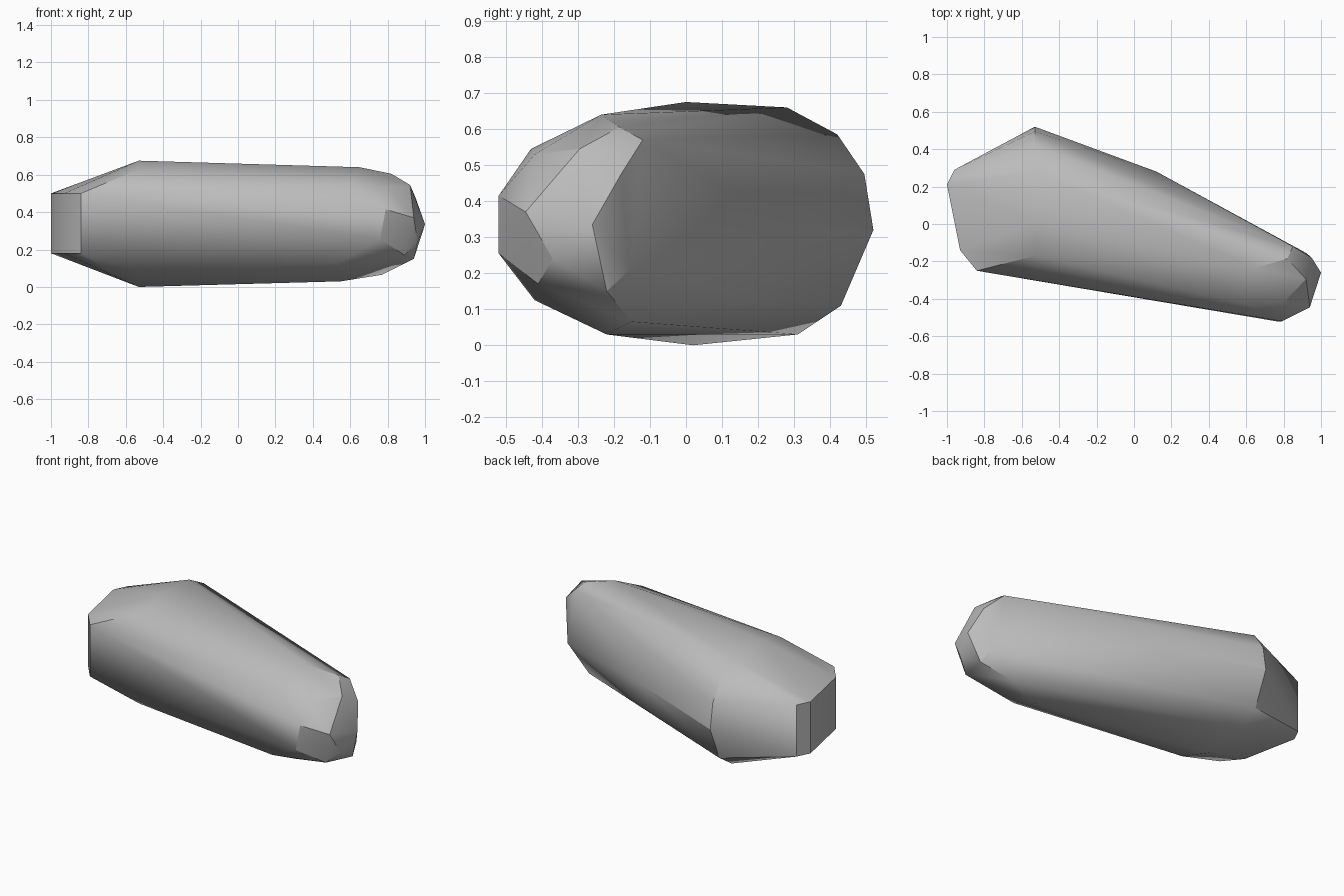
import bpy
import bmesh
from math import radians

if "Cube" in bpy.data.objects:
    bpy.data.objects.remove(bpy.data.objects["Cube"], do_unlink=True)


def make_material(name, colour):
    material = bpy.data.materials.new(name)
    material.use_nodes = True
    material.diffuse_color = colour
    shader = material.node_tree.nodes["Principled BSDF"]
    shader.inputs["Base Color"].default_value = colour
    return material


def hull_object(name, corners, material):
    """Wrap a faceted stone skin around its corner points."""
    mesh = bpy.data.meshes.new(name)
    bm = bmesh.new()
    for corner in corners:
        bm.verts.new(corner)
    result = bmesh.ops.convex_hull(bm, input=list(bm.verts))
    loose = set(result["geom_interior"]) | set(result["geom_unused"])
    loose_verts = [v for v in loose if isinstance(v, bmesh.types.BMVert)]
    bmesh.ops.delete(bm, geom=loose_verts, context="VERTS")
    bmesh.ops.dissolve_limit(bm, angle_limit=radians(2),
                             verts=list(bm.verts), edges=list(bm.edges))
    bmesh.ops.recalc_face_normals(bm, faces=list(bm.faces))
    bm.to_mesh(mesh)
    bm.free()
    mesh.materials.append(material)
    stone = bpy.data.objects.new(name, mesh)
    bpy.context.collection.objects.link(stone)
    return stone


# Blunt broad end: upright edges between two fixed heights
end_outline = [(-1, .21), (-.96, .29), (-.93, -.14), (-.84, -.25)]
broad_end = [(x, y, z) for x, y in end_outline for z in (.18, .5)]

# Widest ring of the stone, as a y-z profile
ring_profile = [
    (.52, .32), (.495, .475), (.42, .585), (.28, .66), (0, .675),
    (-.17, .63), (-.21, .08), (.02, 0), (.31, .03), (.43, .11),
]
wide_ring = [(-.53, y, z) for y, z in ring_profile]

# Gentle bulge along the long back side
back_bulge = [(.12, .28, .34), (.1, .2, .13)]

# Shoulder where the body meets the narrow end
shoulder = [
    (.65, -.235, .64), (.82, -.185, .605), (.85, -.12, .57),
    (.6, -.43, .545), (.8, -.42, .53), (.53, -.42, .125),
    (.55, -.22, .03), (.77, -.15, .065),
]

# Chipped facets of the narrow end
narrow_end = [
    (.79, -.52, .415), (.76, -.52, .255), (.89, -.41, .17),
    (.96, -.37, .24), (.94, -.445, .37), (.92, -.295, .545),
    (.95, -.18, .475), (1, -.26, .335), (.92, -.155, .21),
    (.94, -.22, .15),
]

stone_grey = make_material("stone grey", (.5, .5, .5, 1))
stone = hull_object("stone", broad_end + wide_ring + back_bulge
                    + shoulder + narrow_end, stone_grey)

# Soft body with crisp chipped edges
bpy.ops.object.select_all(action="DESELECT")
stone.select_set(True)
bpy.context.view_layer.objects.active = stone
bpy.ops.object.shade_smooth_by_angle(angle=radians(30))
